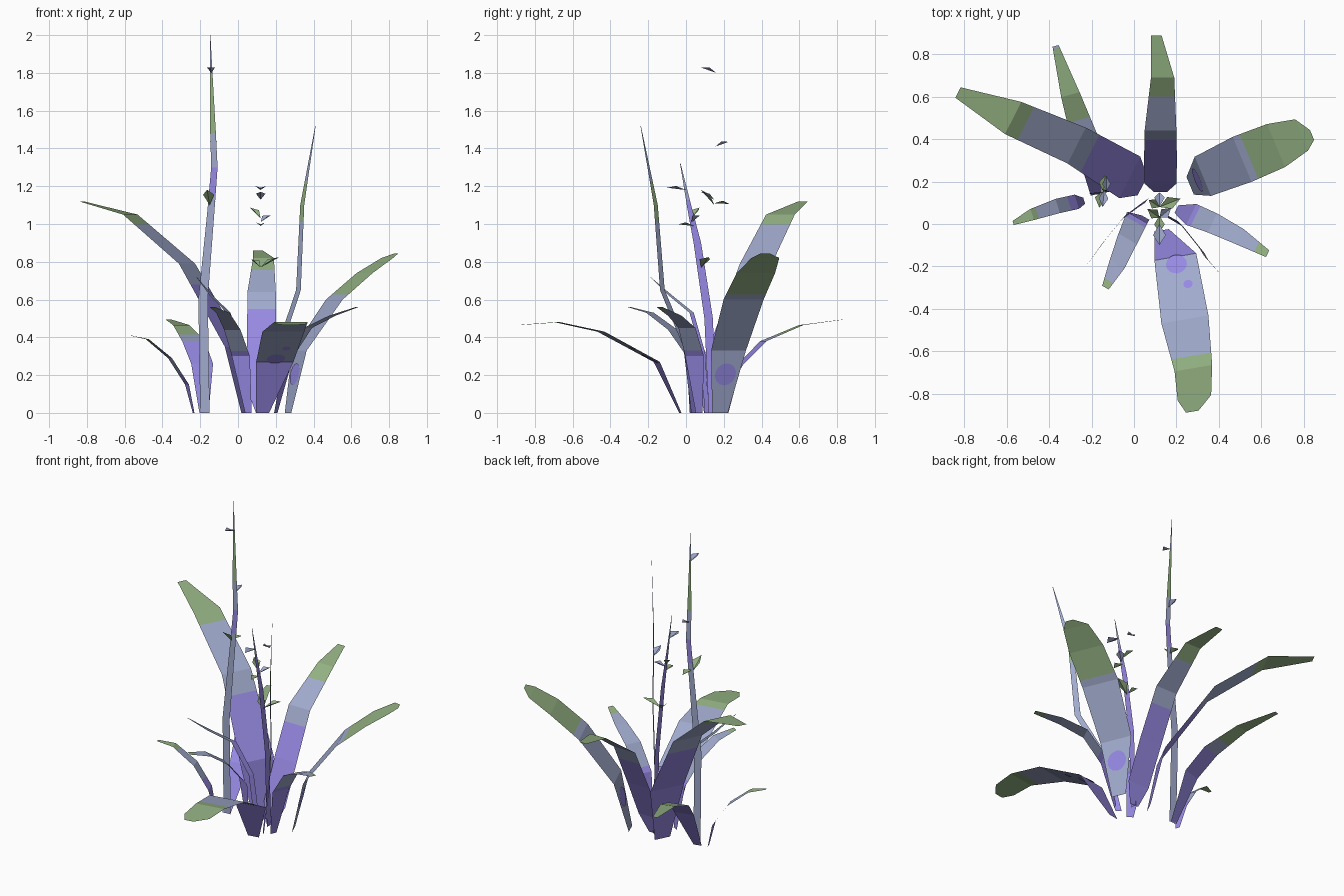
import bpy, math
from mathutils import Vector

if "Cube" in bpy.data.objects:
    bpy.data.objects.remove(bpy.data.objects["Cube"])


def material(name, srgb):
    m = bpy.data.materials.new(name)
    m.diffuse_color = [((c / 255 + 0.055) / 1.055) ** 2.4 for c in srgb] + [1]
    m.use_nodes = True
    m.node_tree.nodes["Principled BSDF"].inputs["Base Color"].default_value = m.diffuse_color
    return m


MATS = [material("violet", (150, 137, 226)),
        material("dusty blue", (160, 170, 204)),
        material("sage green", (148, 178, 131))]
P, B, G = 0, 1, 2


def make(name, verts, faces, cols):
    me = bpy.data.meshes.new(name)
    me.from_pydata(verts, [], faces)
    for m in MATS:
        me.materials.append(m)
    for f, c in zip(me.polygons, cols):
        f.material_index = c
    ob = bpy.data.objects.new(name, me)
    bpy.context.collection.objects.link(ob)
    return ob


def at(rows, t):
    """Interpolated (x, y, z, width) at a fractional row number."""
    i = min(int(t), len(rows) - 2)
    return [a + (b - a) * (t - i) for a, b in zip(rows[i], rows[i + 1])]


def blade(name, rows, bands, side=None):
    """Flat bent strip; bands = [(start row, colour), ...] along its length."""
    d = Vector(rows[-1][:3]) - Vector(rows[0][:3])
    s = Vector(side) if side else Vector((d.y, -d.x, 0))
    s.normalize()
    ts = sorted(set([float(i) for i in range(len(rows))] + [float(b[0]) for b in bands]))
    verts, faces, cols = [], [], []
    for k, t in enumerate(ts):
        x, y, z, w = at(rows, t)
        c = Vector((x, y, z))
        verts += [c - s * w / 2, c + s * w / 2]
        if k:
            faces.append((2 * k - 2, 2 * k - 1, 2 * k + 1, 2 * k))
            cols.append([b[1] for b in bands if b[0] <= ts[k - 1] + 1e-6][-1])
    make(name, verts, faces, cols)
    return rows, s


def spot(name, strip, t, off, r, col):
    """Thin painted disc on both sides of a strip."""
    rows, s = strip
    i = int(t)
    u = (Vector(rows[i + 1][:3]) - Vector(rows[i][:3])).normalized()
    n = s.cross(u).normalized()
    c = Vector(at(rows, t)[:3]) + s * off
    ring = [u * math.cos(a * math.pi / 7) * r + s * math.sin(a * math.pi / 7) * r for a in range(14)]
    verts = [c + p + n * h for h in (0.003, -0.003) for p in ring]
    make(name, verts, [list(range(14)), list(range(27, 13, -1))], [col, col])


def leaflet(name, base, d, length, width, col):
    """Small folded diamond growing from a stalk."""
    b, d = Vector(base), Vector(d).normalized()
    s = d.cross(Vector((0, 0, 1))).normalized()
    up = s.cross(d)
    mid = b + d * length * 0.55
    make(name, [b, mid + s * width / 2 + up * 0.015, b + d * length,
                mid - s * width / 2 + up * 0.015], [(0, 1, 2), (0, 2, 3)], [col, col])


# broad leaves
blade("leaf_back_left",
      [(.04, .18, 0, .1), (-.02, .22, .35, .22), (-.27, .37, .79, .19),
       (-.57, .5, 1.05, .17), (-.83, .62, 1.12, .055)],
      [(0, P), (1.75, B), (2.8, G)])
blade("leaf_back",
      [(.125, .15, 0, .06), (.125, .19, .12, .15), (.125, .3, .36, .155),
       (.125, .44, .64, .15), (.135, .69, .82, .11), (.105, .89, .86, .05)],
      [(0, P), (2.68, B), (3.65, G)], (1, 0, 0))
right = blade("leaf_right",
              [(.265, .18, 0, .09), (.325, .225, .33, .2), (.51, .305, .6, .23),
               (.67, .37, .74, .22), (.79, .42, .82, .16), (.84, .42, .845, .05)],
              [(0, B), (2.2, G)])
spot("leaf_right_spot", right, .62, 0, .06, P)
front = blade("leaf_front",
              [(.13, -.03, 0, .07), (.195, -.155, .27, .2), (.24, -.45, .43, .225),
               (.28, -.68, .48, .18), (.285, -.82, .47, .16), (.275, -.885, .465, .06)],
              [(0, P), (1, B), (2.75, G)])
spot("leaf_front_spot_large", front, 1.12, 0, .05, P)
spot("leaf_front_spot_small", front, 1.46, -.04, .022, P)

# narrow leaves
blade("leaf_front_right",
      [(.2, .07, 0, .04), (.27, .045, .3, .11), (.37, .005, .45, .1),
       (.5, -.06, .515, .08), (.63, -.14, .56, .035)],
      [(0, P), (1.2, B), (3.6, G)])
blade("leaf_front_left",
      [(.055, .03, 0, .04), (.015, .03, .3, .11), (-.03, -.07, .44, .1),
       (-.08, -.19, .53, .08), (-.135, -.3, .56, .035)],
      [(0, P), (1.2, B), (3.7, G)])
blade("leaf_left",
      [(-.235, .11, 0, .03), (-.27, .105, .15, .07), (-.36, .085, .29, .07),
       (-.48, .045, .39, .055), (-.57, .005, .41, .02)],
      [(0, P), (1.4, B), (2.8, G)])
blade("leaf_back_left_low",
      [(-.18, .14, 0, .05), (-.19, .29, .26, .12), (-.235, .41, .38, .125),
       (-.3, .61, .465, .09), (-.37, .84, .495, .03)],
      [(0, P), (2, B), (2.4, G), (3.95, B)])

# grass blades, turned edge-on to their lean
blade("grass_right",
      [(.15, .04, 0, .035), (.22, .0, .35, .04), (.32, -.125, .65, .035),
       (.34, -.16, 1.1, .03), (.41, -.24, 1.52, .003)],
      [(0, P), (1, B), (2.8, G), (3.3, B)], (.7, -.7, 0))
blade("grass_left",
      [(.06, .11, 0, .03), (.03, .09, .32, .03), (-.05, .03, .53, .03),
       (-.14, -.08, .62, .025), (-.22, -.19, .72, .003)],
      [(0, P), (2, B)], (.65, .75, 0))

# flower stalks
blade("stalk_tall",
      [(-.175, .14, 0, .05), (-.185, .145, .6, .05), (-.145, .15, 1.05, .038),
       (-.125, .155, 1.3, .034), (-.132, .155, 1.48, .03), (-.14, .16, 1.75, .015),
       (-.147, .165, 2, .002)],
      [(0, B), (2.4, P), (3, B), (4, G), (5.2, B)], (1, 0, 0))
blade("stalk_short",
      [(.12, .14, 0, .04), (.12, .12, .5, .045), (.12, .06, .9, .04),
       (.12, .02, 1.08, .025), (.12, -.03, 1.32, .003)],
      [(0, P), (3.2, B)], (0, 1, 0))

# leaflets on the tall stalk, then on the short one
T, S = "tall_stalk_leaflet_", "short_stalk_leaflet_"
for i, (pre, base, d, l, w, c) in enumerate([
        (T, (-.14, .16, 1.8), (-.1, -1, .35), .085, .045, B),
        (T, (-.13, .155, 1.41), (0, 1, .35), .075, .04, B),
        (T, (-.15, .15, 1.1), (-.15, -.8, .9), .11, .06, G),
        (T, (-.145, .15, 1.11), (.1, 1, -.05), .08, .05, G),
        (S, (.12, 0, 1.18), (0, -1, .12), .1, .06, B),
        (S, (.12, .03, 1.03), (-.7, .5, .7), .09, .05, G),
        (S, (.12, .03, 1.01), (.6, .5, .4), .08, .05, B),
        (S, (.12, .04, .99), (0, -1, .1), .08, .05, G),
        (S, (.12, .08, .77), (1, .4, .55), .12, .06, G),
        (S, (.12, .08, .77), (-.6, .4, .5), .075, .05, G),
        (S, (.12, .08, 1.17), (0, 1, -.6), .08, .05, B)]):
    leaflet(pre + str(i + 1), base, d, l, w, c)
